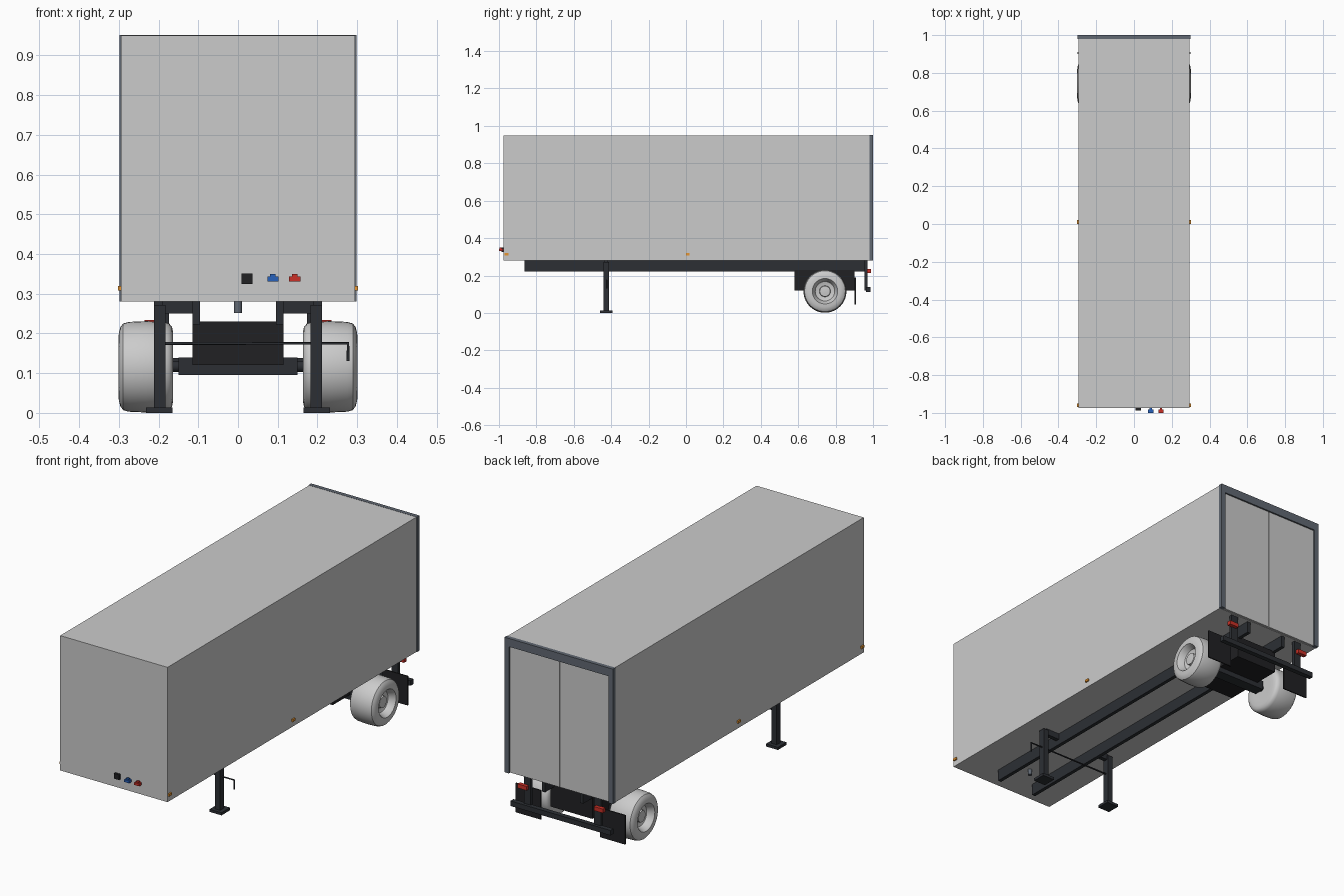
import bpy, bmesh, math
from mathutils import Matrix

if "Cube" in bpy.data.objects:
    bpy.data.objects.remove(bpy.data.objects["Cube"])


def mat(name, r, g, b):
    m = bpy.data.materials.new(name)
    m.diffuse_color = (r, g, b, 1)
    m.use_nodes = True
    m.node_tree.nodes["Principled BSDF"].inputs["Base Color"].default_value = m.diffuse_color
    return m


DARK = mat("chassis_dark", 0.025, 0.028, 0.034)
RUBBER = mat("black_rubber", 0.015, 0.015, 0.017)
FRAME = mat("frame_steel", 0.12, 0.14, 0.17)
RED = mat("red", 0.6, 0.03, 0.02)
BLUE = mat("blue", 0.02, 0.12, 0.5)
AMBER = mat("amber", 0.8, 0.3, 0.03)


def finish(name, bm, m=None):
    bmesh.ops.recalc_face_normals(bm, faces=bm.faces)
    me = bpy.data.meshes.new(name)
    bm.to_mesh(me)
    bm.free()
    ob = bpy.data.objects.new(name, me)
    bpy.context.collection.objects.link(ob)
    if m:
        me.materials.append(m)
    return ob


def box(name, x, y, z, m=None, mirror=False):
    """Box from (min, max) ranges, optionally repeated on the -x side."""
    bm = bmesh.new()
    for s in ((1, -1) if mirror else (1,)):
        mx = Matrix.LocRotScale(
            (s * (x[0] + x[1]) / 2, (y[0] + y[1]) / 2, (z[0] + z[1]) / 2), None,
            (x[1] - x[0], y[1] - y[0], z[1] - z[0]))
        bmesh.ops.create_cube(bm, size=1, matrix=mx)
    return finish(name, bm, m)


def smooth(ob):
    bpy.ops.object.select_all(action='DESELECT')
    ob.select_set(True)
    bpy.context.view_layer.objects.active = ob
    bpy.ops.object.shade_smooth_by_angle(angle=math.radians(35))


def lathe(name, profile, centre, side=1, m=None, axis='X', steps=40):
    """Spin (offset, radius) pairs round an axis."""
    bm = bmesh.new()
    rings = []
    for a, r in profile:
        ring = []
        for i in range(steps):
            t = math.tau * i / steps
            p = (side * a, r * math.cos(t), r * math.sin(t))
            if axis == 'Z':
                p = (p[1], p[2], a)
            ring.append(bm.verts.new([p[k] + centre[k] for k in range(3)]))
        rings.append(ring)
    for r0, r1 in zip(rings, rings[1:]):
        for i in range(steps):
            j = (i + 1) % steps
            bm.faces.new((r0[i], r0[j], r1[j], r1[i]))
    bm.faces.new(rings[0])
    bm.faces.new(rings[-1])
    ob = finish(name, bm, m)
    smooth(ob)
    return ob


# cargo body
box("cargo_body", (-.295, .295), (-.975, .982), (.28, .95))
# rear portal frame and doors
box("rear_frame_post", (.274, .298), (.98, 1.0), (.28, .951), FRAME, True)
box("rear_frame_header", (-.274, .274), (.98, 1.0), (.91, .951), FRAME)
box("rear_door", (.0015, .274), (.98, .992), (.282, .91), None, True)

# chassis rails and suspension subframe
box("chassis_rail", (.096, .114), (-.863, .97), (.222, .28), DARK, True)
box("suspension_box", (-.115, .115), (.58, .90), (.12, .23), RUBBER)
box("axle_beam", (-.15, .15), (.715, .77), (.095, .14), DARK)
lathe("axle", [(-.19, .014), (.19, .014)], (0, .743, .117), 1, DARK, steps=20)

# kingpin
lathe("kingpin", [(.252, .01), (.281, .01)], (0, -.765, 0), 1, FRAME, 'Z', 20)

# wheels: tyre, dished rim and hub in one profile
wheel_profile = [
    (.164, .060), (.163, .085), (.166, .100), (.173, .109), (.185, .113),
    (.230, .115), (.275, .113), (.289, .109), (.296, .100), (.300, .085),
    (.301, .068), (.296, .065), (.290, .061), (.268, .052), (.262, .034),
    (.262, .030), (.278, .028), (.280, .008)]
for s, n in ((1, "right"), (-1, "left")):
    lathe("wheel_" + n, wheel_profile, (0, .743, .116), s)

# landing legs
box("landing_leg", (.183, .211), (-.442, -.411), (.01, .272), DARK, True)
box("landing_leg_foot", (.165, .231), (-.459, -.392), (0, .013), DARK, True)
box("landing_leg_bracket", (.114, .19), (-.437, -.416), (.25, .28), DARK, True)

# landing gear cross shaft and crank
cu = bpy.data.curves.new("landing_crank", 'CURVE')
cu.dimensions = '3D'
cu.bevel_depth = .004
cu.bevel_resolution = 2
cu.use_fill_caps = True
sp = cu.splines.new('POLY')
path = [(-.19, .175), (.277, .175), (.277, .13)]
sp.points.add(len(path) - 1)
for p, (x, z) in zip(sp.points, path):
    p.co = (x, -.425, z, 1)
crank = bpy.data.objects.new("landing_crank", cu)
bpy.context.collection.objects.link(crank)
cu.materials.append(DARK)

# mud flaps, rear underride guard and tail lamps
box("mud_flap", (.163, .301), (.902, .908), (.045, .19), RUBBER, True)
box("guard_post", (.174, .212), (.955, .971), (.12, .28), DARK, True)
box("guard_bar", (-.275, .275), (.962, .986), (.113, .138), DARK)
box("tail_lamp", (.185, .235), (.968, .988), (.214, .234), RED, True)

# side markers
for y, n in ((-.96, "front"), (.01, "middle")):
    box("side_marker_" + n, (.294, .302), (y - .01, y + .01), (.308, .32), AMBER, True)

# front electrical socket and air couplings
box("electrical_socket", (.009, .037), (-.987, -.974), (.325, .351), RUBBER)
for x, m, n in ((.088, BLUE, "blue"), (.143, RED, "red")):
    box("air_coupling_" + n, (x - .014, x + .014), (-1.0, -.982), (.331, .343), m)
    box("air_coupling_cap_" + n, (x - .007, x + .007), (-.997, -.984), (.343, .35), m)
    box("air_coupling_stem_" + n, (x - .006, x + .006), (-.985, -.974), (.333, .342), m)
